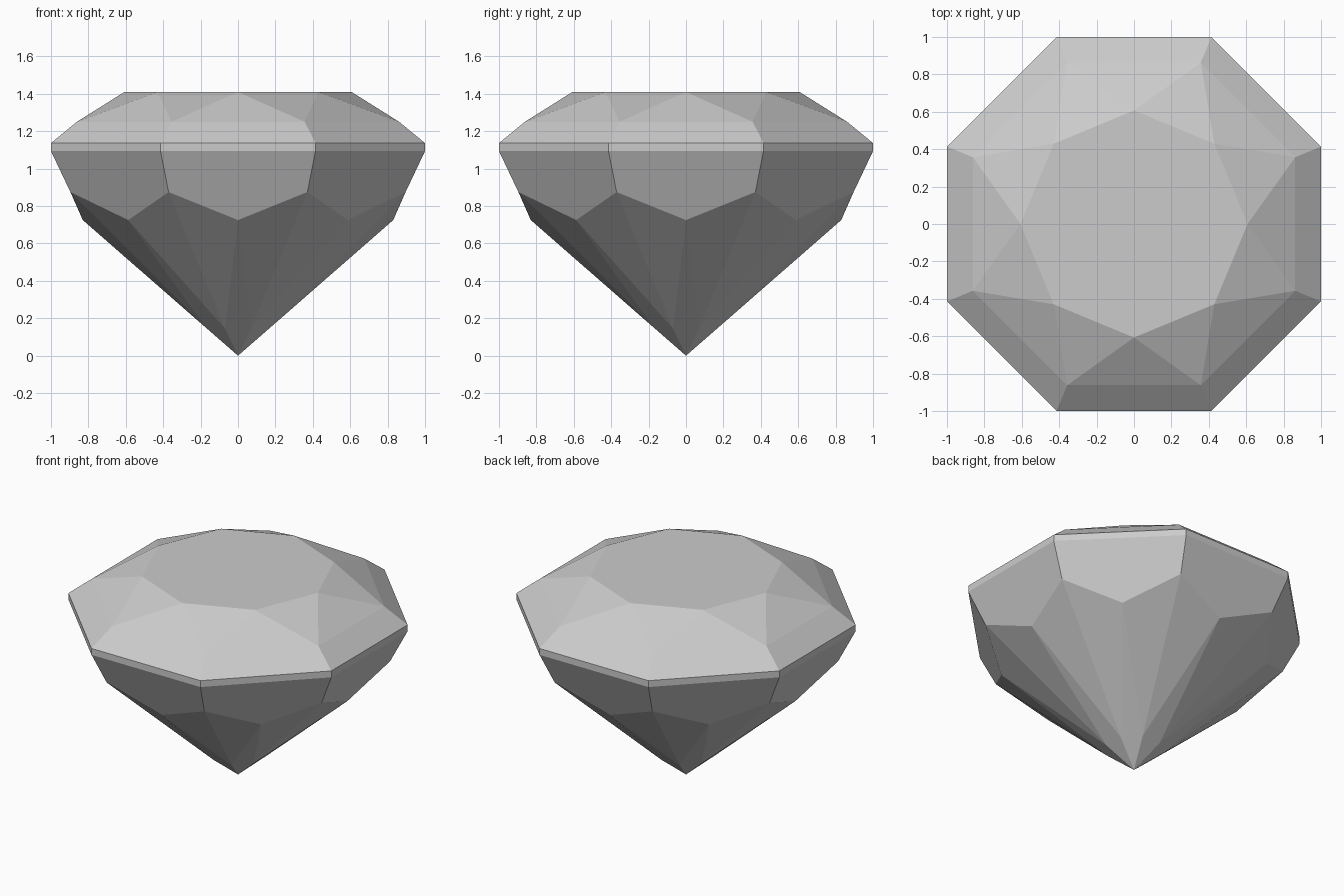
import bpy, bmesh, math

cube = bpy.data.objects.get("Cube")
if cube:
    bpy.data.objects.remove(cube, do_unlink=True)

SIDES = 8
STEP = math.tau / SIDES
bm = bmesh.new()


def ring(radius, z, turn):
    """Eight points; turn is the offset in steps (0 = facet centres, 0.5 = corners)."""
    return [bm.verts.new((radius * math.cos((i + turn) * STEP),
                          radius * math.sin((i + turn) * STEP), z))
            for i in range(SIDES)]


# Rings from the table down to the point
table = ring(0.607, 1.41, 0)
crown = ring(0.933, 1.25, 0.5)
girdle_top = ring(1.082, 1.137, 0.5)
girdle_low = ring(1.082, 1.093, 0.5)
shoulder = ring(0.97, 0.875, 0.5)
pavilion = ring(0.83, 0.725, 0)
lower = ring(0.18, 0.145, 0.5)
culet = bm.verts.new((0, 0, 0))

bm.faces.new(table)
for i in range(SIDES):
    p = i - 1              # corner before facet centre i
    n = (i + 1) % SIDES    # next facet centre
    facets = [
        # Crown
        (table[i], crown[i], table[n]),
        (table[i], crown[p], crown[i]),
        (crown[p], girdle_top[p], girdle_top[i], crown[i]),
        # Girdle band
        (girdle_top[p], girdle_low[p], girdle_low[i], girdle_top[i]),
        # Pavilion
        (girdle_low[p], shoulder[p], pavilion[i], shoulder[i], girdle_low[i]),
        (pavilion[i], lower[i], shoulder[i]),
        (shoulder[i], lower[i], pavilion[n]),
        (pavilion[i], lower[p], culet, lower[i]),
    ]
    for f in facets:
        bm.faces.new(f)
bmesh.ops.recalc_face_normals(bm, faces=bm.faces)

mesh = bpy.data.meshes.new("gemstone")
bm.to_mesh(mesh)
bm.free()

# Single pale grey colour
grey = bpy.data.materials.new("pale grey")
grey.use_nodes = True
colour = (0.6, 0.6, 0.6, 1)
grey.diffuse_color = colour
grey.node_tree.nodes["Principled BSDF"].inputs["Base Color"].default_value = colour
mesh.materials.append(grey)

gem = bpy.data.objects.new("gemstone", mesh)
bpy.context.scene.collection.objects.link(gem)
